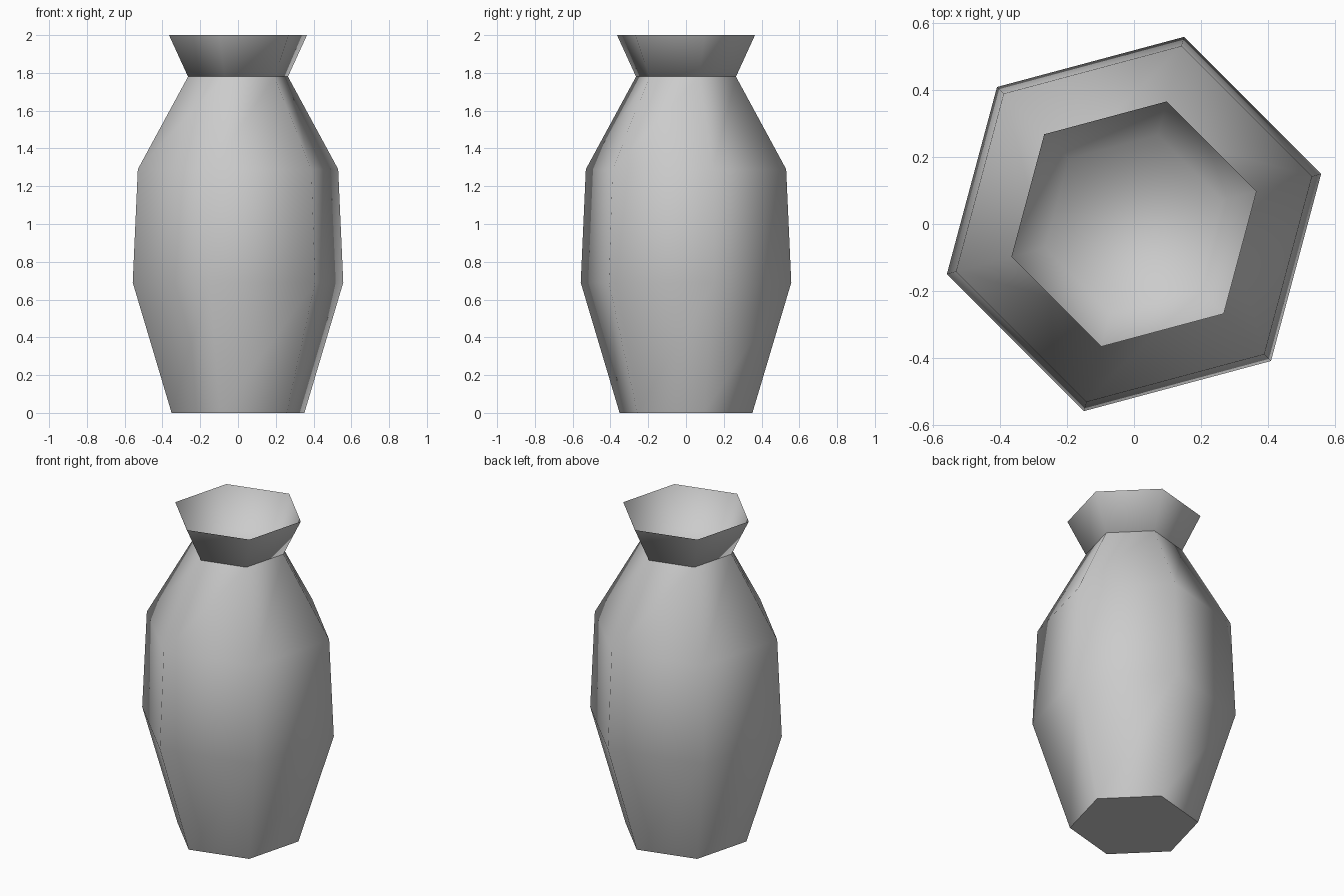
import bpy, bmesh
from math import radians, cos, sin

cube = bpy.data.objects.get("Cube")
if cube:
    bpy.data.objects.remove(cube, do_unlink=True)

SIDES = 6
TURN = radians(15)

grey = bpy.data.materials.new("plain_grey")
grey.use_nodes = True
colour = (0.6, 0.6, 0.6, 1)
grey.diffuse_color = colour
grey.node_tree.nodes["Principled BSDF"].inputs["Base Color"].default_value = colour


def turned_shell(name, profile, smooth_angle):
    """Sweep (radius, height) points round z, with a floor and an open top."""
    bm = bmesh.new()
    step = radians(360 / SIDES)
    rings = [[bm.verts.new((r * cos(TURN + i * step), r * sin(TURN + i * step), z))
              for i in range(SIDES)] for r, z in profile]
    for low, high in zip(rings, rings[1:]):
        for i in range(SIDES):
            j = (i + 1) % SIDES
            bm.faces.new((low[i], low[j], high[j], high[i]))
    bm.faces.new(rings[0][::-1])
    mesh = bpy.data.meshes.new(name)
    bm.to_mesh(mesh)
    bm.free()
    mesh.materials.append(grey)
    obj = bpy.data.objects.new(name, mesh)
    bpy.context.collection.objects.link(obj)
    bpy.ops.object.select_all(action="DESELECT")
    obj.select_set(True)
    bpy.context.view_layer.objects.active = obj
    bpy.ops.object.shade_smooth_by_angle(angle=radians(smooth_angle))
    return obj


# Tapered body, crisp at the foot and softly shaded round the sides
turned_shell("vase_body", [(0.364, 0), (0.577, 0.69), (0.549, 1.29), (0.274, 1.78)], 65)

# Flared mouth, an open cup standing on the neck
turned_shell("flared_mouth", [(0.274, 1.78), (0.378, 2.0)], 180)
